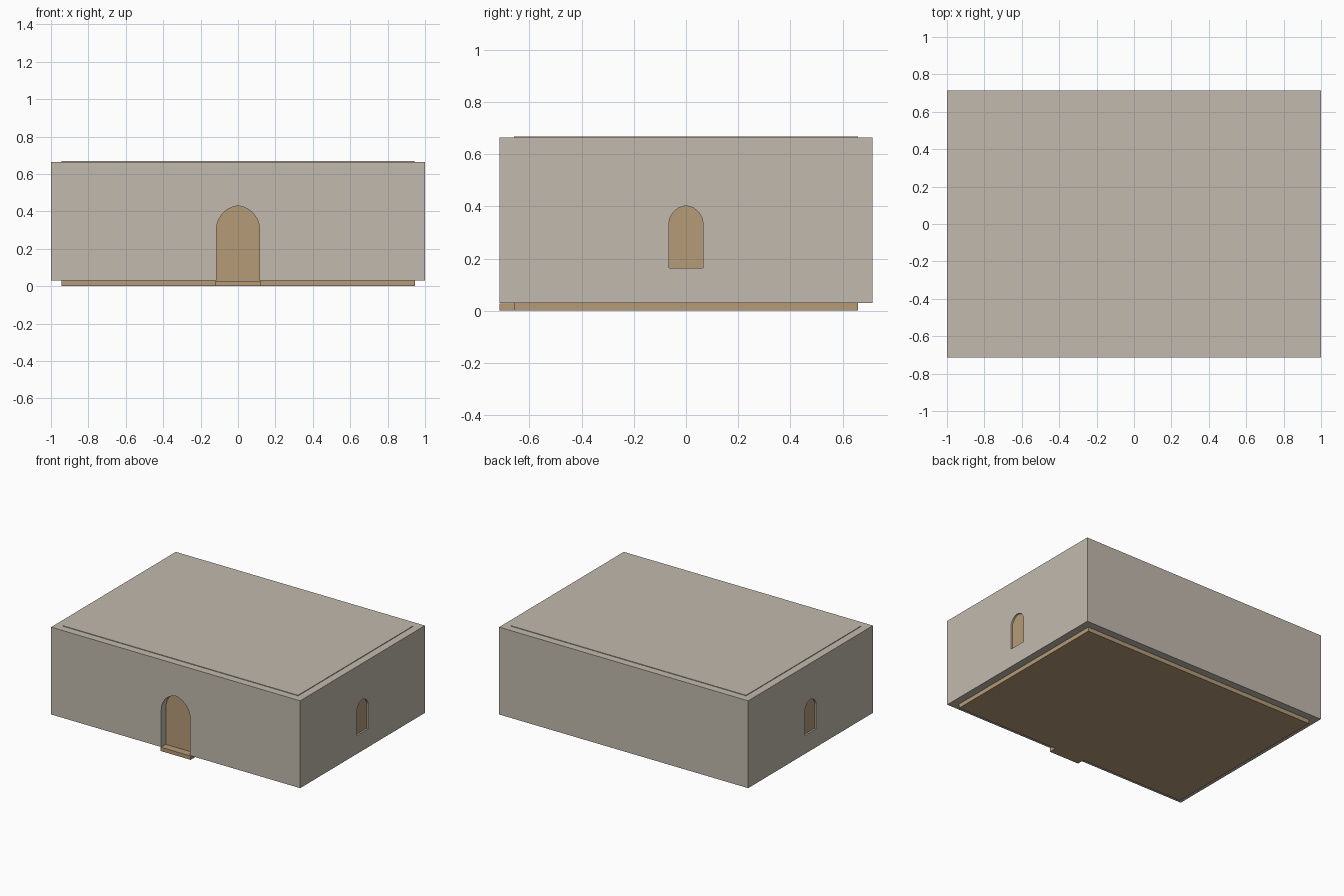
import bpy, bmesh, math
from mathutils import Matrix

if "Cube" in bpy.data.objects:
    bpy.data.objects.remove(bpy.data.objects["Cube"])


def material(name, rgb):
    m = bpy.data.materials.new(name)
    m.diffuse_color = (*rgb, 1)
    m.use_nodes = True
    m.node_tree.nodes["Principled BSDF"].inputs["Base Color"].default_value = m.diffuse_color
    return m


PLASTER = material("grey_plaster", (0.54, 0.49, 0.42))
WOOD = material("tan_wood", (0.46, 0.33, 0.19))


def finish(name, bm, mat):
    bmesh.ops.recalc_face_normals(bm, faces=bm.faces)
    me = bpy.data.meshes.new(name)
    bm.to_mesh(me)
    bm.free()
    me.materials.append(mat)
    ob = bpy.data.objects.new(name, me)
    bpy.context.collection.objects.link(ob)
    return ob


def box(name, lo, hi, mat):
    bm = bmesh.new()
    bmesh.ops.create_cube(bm, size=1)
    for v in bm.verts:
        v.co = [(a + b) / 2 + c * (b - a) for a, b, c in zip(lo, hi, v.co)]
    return finish(name, bm, mat)


def arch(name, w, z0, spring, rise, near, far, angle, mat):
    """Pointed-arch prism facing -y, from y=-far to y=-near, turned about z."""
    r = (rise * rise + w * w) / (2 * w)
    top = math.atan2(rise, r - w)
    n = 10
    right = [(w - r + r * math.cos(top * i / n), spring + r * math.sin(top * i / n))
             for i in range(n + 1)]
    pts = [(w, z0)] + right + [(-x, z) for x, z in reversed(right[:-1])] + [(-w, z0)]
    bm = bmesh.new()
    f = bm.faces.new([bm.verts.new((x, -far, z)) for x, z in pts])
    ext = bmesh.ops.extrude_face_region(bm, geom=[f])
    bmesh.ops.translate(bm, vec=(0, far - near, 0),
                        verts=[g for g in ext["geom"] if isinstance(g, bmesh.types.BMVert)])
    bmesh.ops.transform(bm, matrix=Matrix.Rotation(angle, 4, "Z"), verts=bm.verts)
    return finish(name, bm, mat)


def cut(target, cutter):
    cutter.hide_render = True
    cutter.hide_viewport = True
    m = target.modifiers.new(cutter.name, "BOOLEAN")
    m.operation = "DIFFERENCE"
    m.solver = "EXACT"
    m.object = cutter


# Outer wall shell, hollowed from top to bottom
walls = box("outer_walls", (-1, -0.715, 0.03), (1, 0.715, 0.664), PLASTER)
cut(walls, box("room_cutter", (-0.945, -0.66, -0.1), (0.945, 0.66, 0.8), PLASTER))

# Door opening in the front, window openings in both sides
cut(walls, arch("door_cutter", 0.116, -0.05, 0.30, 0.13, 0.6, 0.8, 0, PLASTER))
for side, angle in (("right", math.pi / 2), ("left", -math.pi / 2)):
    cut(walls, arch(side + "_window_cutter", 0.065, 0.163, 0.332, 0.07, 0.9, 1.1, angle, PLASTER))
    arch(side + "_window_panel", 0.065, 0.163, 0.332, 0.07, 0.94, 0.988, angle, WOOD)

# Inner room: its floor shows below, its front fills the doorway
box("inner_room", (-0.945, -0.66, 0), (0.945, 0.66, 0.63), WOOD)

# Roof slab set inside the wall rim, standing slightly proud
box("roof_slab", (-0.944, -0.659, 0.63), (0.944, 0.659, 0.668), PLASTER)

# Door threshold, flush with the wall front
box("door_threshold", (-0.12, -0.715, 0), (0.12, -0.66, 0.028), WOOD)
